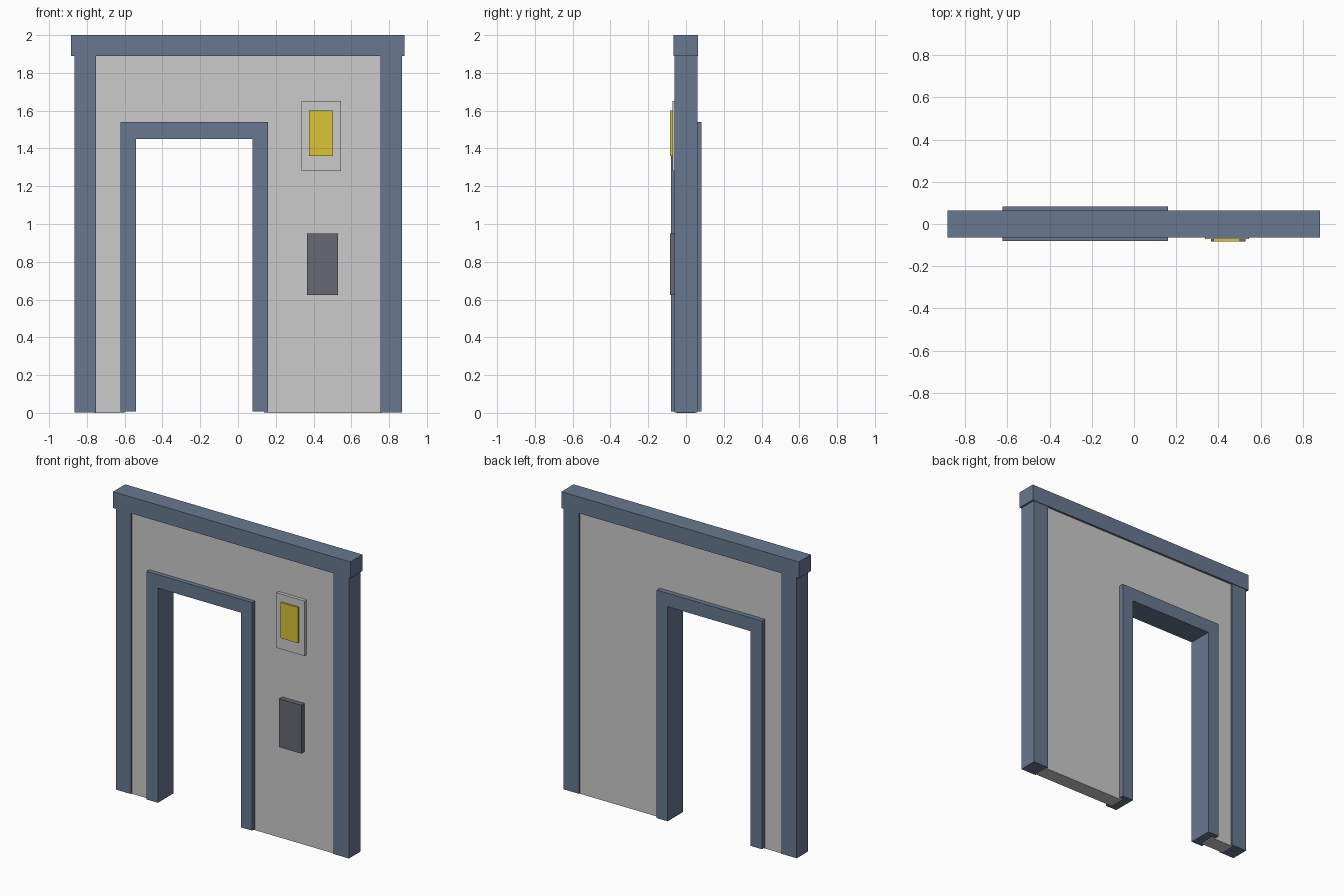
import bpy
import bmesh

if "Cube" in bpy.data.objects:
    bpy.data.objects.remove(bpy.data.objects["Cube"])


def material(name, rgb):
    mat = bpy.data.materials.new(name)
    mat.diffuse_color = (*rgb, 1)
    mat.use_nodes = True
    mat.node_tree.nodes["Principled BSDF"].inputs["Base Color"].default_value = mat.diffuse_color
    return mat


blue = material("blue_steel", (0.14, 0.19, 0.28))
yellow = material("yellow_light", (0.70, 0.55, 0.04))
dark = material("dark_panel", (0.14, 0.14, 0.17))


def extrude_profile(name, points, y0, y1, mat=None):
    """Extrude an x/z outline from y0 to y1."""
    bm = bmesh.new()
    face = bm.faces.new([bm.verts.new((x, y0, z)) for x, z in points])
    res = bmesh.ops.extrude_face_region(bm, geom=[face])
    verts = [v for v in res["geom"] if isinstance(v, bmesh.types.BMVert)]
    bmesh.ops.translate(bm, verts=verts, vec=(0, y1 - y0, 0))
    bmesh.ops.recalc_face_normals(bm, faces=bm.faces)
    mesh = bpy.data.meshes.new(name)
    bm.to_mesh(mesh)
    bm.free()
    obj = bpy.data.objects.new(name, mesh)
    bpy.context.collection.objects.link(obj)
    if mat:
        mesh.materials.append(mat)
    return obj


def box(name, x0, x1, y0, y1, z0, z1, mat=None):
    return extrude_profile(name, [(x0, z0), (x1, z0), (x1, z1), (x0, z1)], y0, y1, mat)


def arch(name, outer, inner, y0, y1, mat=None):
    """Portal outline: outer and inner are (x0, x1, z0, z1)."""
    a0, a1, az, at = outer
    b0, b1, bz, bt = inner
    return extrude_profile(name, [(a0, az), (b0, bz), (b0, bt), (b1, bt),
                                  (b1, bz), (a1, az), (a1, at), (a0, at)], y0, y1, mat)


# Wall with doorway, recessed between the posts
arch("wall", (-0.76, 0.76, 0, 1.90), (-0.60, 0.14, 0, 1.52), -0.05, 0.05)

# Corner posts and header beam
box("left_post", -0.865, -0.751, -0.062, 0.06, 0.003, 1.89, blue)
box("right_post", 0.754, 0.868, -0.062, 0.06, 0.003, 1.89, blue)
box("header_beam", -0.883, 0.881, -0.065, 0.064, 1.89, 2.0, blue)

# Door frame, proud of both wall faces
arch("door_frame", (-0.623, 0.16, 0.008, 1.54), (-0.539, 0.078, 0.008, 1.45),
     -0.08, 0.083, blue)

# Wall-mounted light and panel on the front
box("light_plate", 0.336, 0.545, -0.072, -0.045, 1.28, 1.65)
box("light_window", 0.376, 0.503, -0.084, -0.065, 1.36, 1.60, yellow)
box("control_panel", 0.365, 0.529, -0.084, -0.045, 0.625, 0.95, dark)
